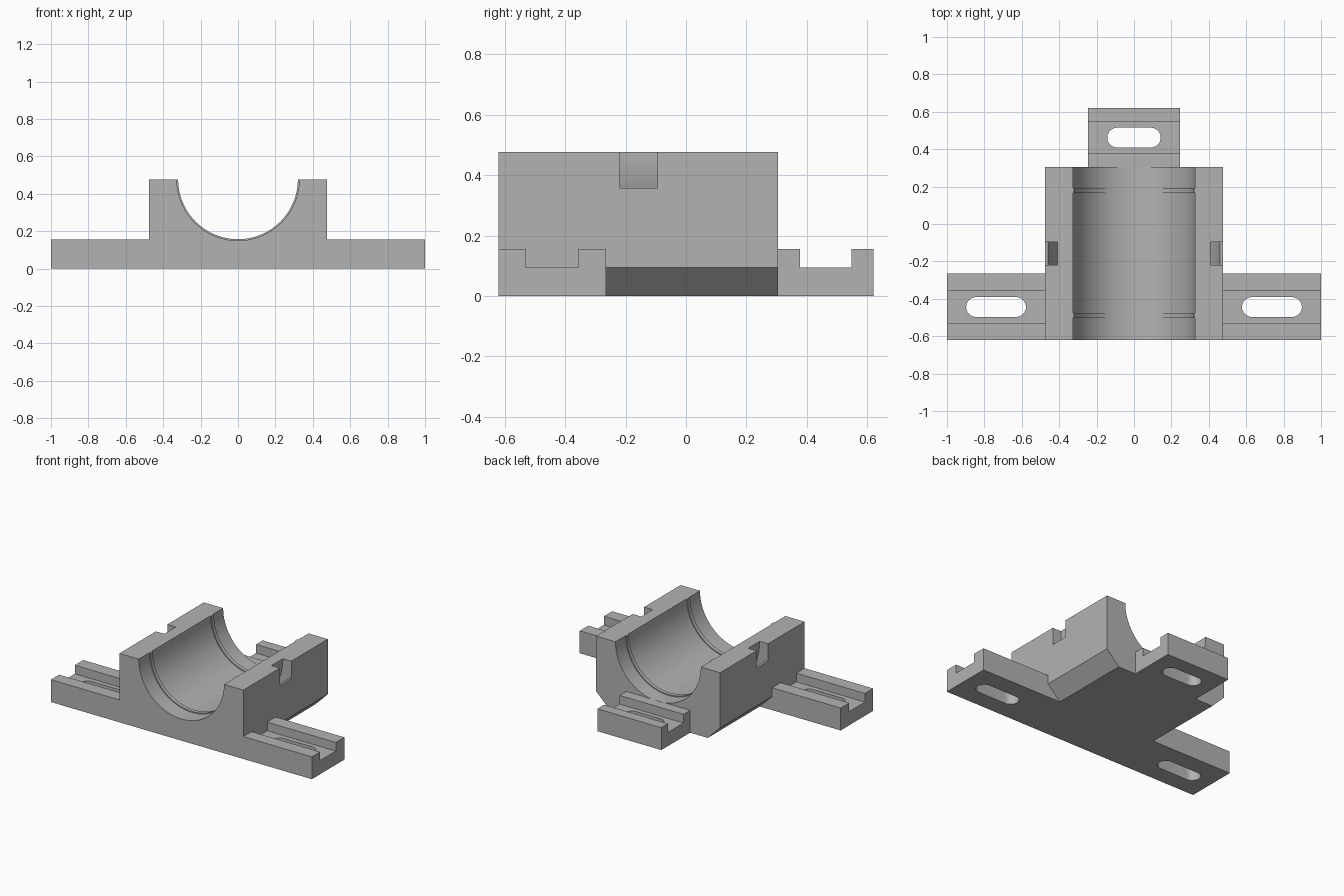
import bpy, bmesh
from math import sin, cos, pi, sqrt, asin, radians
from mathutils import Vector

cube = bpy.data.objects.get("Cube")
if cube:
    bpy.data.objects.remove(cube, do_unlink=True)

grey = bpy.data.materials.new("plain_grey")
grey.use_nodes = True
colour = (0.45, 0.45, 0.45, 1)
grey.diffuse_color = colour
grey.node_tree.nodes["Principled BSDF"].inputs["Base Color"].default_value = colour

TOP, HALF, FRONT, BACK = 0.477, 0.475, -0.62, 0.305
ARM_BACK, ARM_TOP, FLOOR = -0.265, 0.155, 0.095


def prism(name, outline, axis, start, end):
    """Extrude a 2D outline along x, y or z."""
    place = {"x": lambda a, b: (start, a, b),
             "y": lambda a, b: (a, start, b),
             "z": lambda a, b: (a, b, start)}[axis]
    bm = bmesh.new()
    face = bm.faces.new([bm.verts.new(place(a, b)) for a, b in outline])
    moved = bmesh.ops.extrude_face_region(bm, geom=[face])["geom"]
    shift = Vector([end - start if axis == k else 0 for k in "xyz"])
    bmesh.ops.translate(bm, vec=shift,
                        verts=[v for v in moved if isinstance(v, bmesh.types.BMVert)])
    bmesh.ops.recalc_face_normals(bm, faces=bm.faces)
    mesh = bpy.data.meshes.new(name)
    bm.to_mesh(mesh)
    bm.free()
    mesh.materials.append(grey)
    obj = bpy.data.objects.new(name, mesh)
    bpy.context.collection.objects.link(obj)
    return obj


def cut(obj, cutter):
    cutter.hide_render = True
    mod = obj.modifiers.new("cut", "BOOLEAN")
    mod.operation, mod.solver, mod.object = "DIFFERENCE", "EXACT", cutter
    bpy.context.view_layer.objects.active = obj
    bpy.ops.object.modifier_apply(modifier=mod.name)
    bpy.data.objects.remove(cutter, do_unlink=True)


def arc(cx, cy, r, a0, a1, n):
    return [(cx + r * cos(a0 + (a1 - a0) * i / n), cy + r * sin(a0 + (a1 - a0) * i / n))
            for i in range(n + 1)]


def rect(a0, a1, b0, b1):
    return [(a0, b0), (a1, b0), (a1, b1), (a0, b1)]


# Main bearing block
body = prism("bearing_block", rect(-HALF, HALF, 0, TOP), "y", FRONT, BACK)

# Half-round bore with two thin raised ribs
bore = [(0.32, -0.7, 0.4), (0.327, -0.7, -0.502), (0.327, -0.475, 0.167), (0.327, 0.193, 0.4)]
for radius, y0, y1 in bore:
    cut(body, prism("bore_cutter", arc(0, TOP, radius, 0, 2 * pi, 128)[:-1], "y", y0, y1))

# Chamfers along the lower side edges behind the arms
for s in (-1, 1):
    wedge = [(s * (HALF + 0.1), FLOOR + 0.1), (s * (HALF - FLOOR - 0.1), -0.1),
             (s * (HALF + 0.1), -0.1)]
    cut(body, prism("chamfer_cutter", wedge, "y", ARM_BACK, 0.4))

# Curved strap channel around the bore, opening at both sides
inner, outer, sill = 0.41, 0.474, 0.357
dip = asin((TOP - sill) / outer)
edge = sqrt(outer ** 2 - (TOP - sill) ** 2)
channel = [(-0.6, 0.6), (-0.6, sill), (-edge, sill)]
channel += arc(0, TOP, outer, pi + dip, 2 * pi - dip, 64)[1:-1]
channel += [(edge, sill), (0.6, sill), (0.6, 0.6), (inner, 0.6)]
channel += arc(0, TOP, inner, 2 * pi, pi, 64) + [(-inner, 0.6)]
cut(body, prism("strap_cutter", channel, "y", -0.22, -0.095))


# Mounting lugs: channelled bars with a rounded slot
def lug(name, x0, x1, y0, y1, c0, c1, slot_half):
    outline = [(y0, 0), (y1, 0), (y1, ARM_TOP), (c1, ARM_TOP), (c1, FLOOR),
               (c0, FLOOR), (c0, ARM_TOP), (y0, ARM_TOP)]
    obj = prism(name, outline, "x", x0, x1)
    cx, cy, r = (x0 + x1) / 2, (c0 + c1) / 2, 0.053
    d = slot_half - r
    slot = arc(cx + d, cy, r, -pi / 2, pi / 2, 16) + arc(cx - d, cy, r, pi / 2, 3 * pi / 2, 16)
    cut(obj, prism("slot_cutter", slot, "z", -0.1, 0.3))
    return obj


parts = [body,
         lug("left_arm", HALF, 1, FRONT, ARM_BACK, -0.53, -0.358, 0.16),
         lug("right_arm", -1, -HALF, FRONT, ARM_BACK, -0.53, -0.358, 0.16),
         lug("rear_tongue", -0.245, 0.245, BACK, 0.62, 0.377, 0.547, 0.143)]

# Smooth the round surfaces, keep corners crisp
for obj in parts:
    bpy.ops.object.select_all(action="DESELECT")
    obj.select_set(True)
    bpy.context.view_layer.objects.active = obj
    bpy.ops.object.shade_smooth_by_angle(angle=radians(30))
